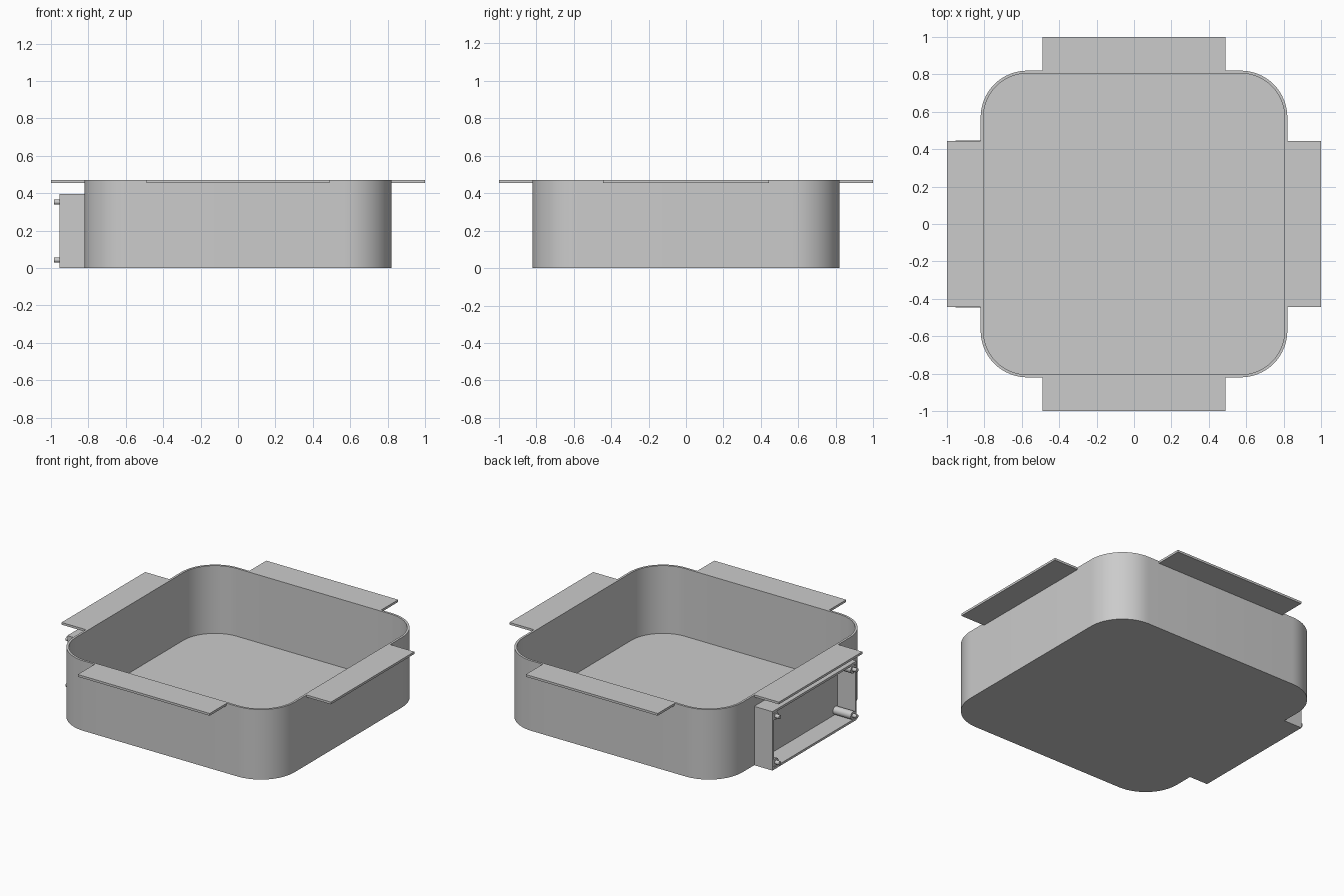
import bpy
import bmesh
from math import cos, sin, pi
from mathutils import Matrix, Vector

if "Cube" in bpy.data.objects:
    bpy.data.objects.remove(bpy.data.objects["Cube"], do_unlink=True)

GREY = bpy.data.materials.new("plain grey")
GREY.use_nodes = True
GREY.diffuse_color = (0.6, 0.6, 0.6, 1)
GREY.node_tree.nodes["Principled BSDF"].inputs["Base Color"].default_value = (0.6, 0.6, 0.6, 1)

HEIGHT = 0.47
HALF = 0.82       # outer half width of the tray
WALL = 0.015


def finish(bm, name, smooth=False):
    bmesh.ops.recalc_face_normals(bm, faces=bm.faces[:])
    mesh = bpy.data.meshes.new(name)
    bm.to_mesh(mesh)
    bm.free()
    mesh.materials.append(GREY)
    obj = bpy.data.objects.new(name, mesh)
    bpy.context.collection.objects.link(obj)
    if smooth:
        bpy.ops.object.select_all(action="DESELECT")
        obj.select_set(True)
        bpy.context.view_layer.objects.active = obj
        bpy.ops.object.shade_smooth_by_angle(angle=pi / 6)
    return obj


def loft(name, loops, smooth=False):
    """Skin a stack of matching loops and cap both ends."""
    bm = bmesh.new()
    rings = [[bm.verts.new(p) for p in loop] for loop in loops]
    for a, b in zip(rings, rings[1:]):
        for i in range(len(a)):
            j = (i + 1) % len(a)
            bm.faces.new((a[i], a[j], b[j], b[i]))
    bm.faces.new(rings[0])
    bm.faces.new(rings[-1])
    return finish(bm, name, smooth)


def rounded_square(half, radius, z, steps=16):
    points = []
    for q, (sx, sy) in enumerate([(1, 1), (-1, 1), (-1, -1), (1, -1)]):
        for s in range(steps + 1):
            a = (q + s / steps) * pi / 2
            points.append((sx * (half - radius) + radius * cos(a),
                           sy * (half - radius) + radius * sin(a), z))
    return points


def box(name, low, high):
    low, high = Vector(low), Vector(high)
    bm = bmesh.new()
    size = Matrix.Diagonal((*(high - low), 1))
    bmesh.ops.create_cube(bm, size=1, matrix=Matrix.Translation((low + high) / 2) @ size)
    return finish(bm, name)


def rod_x(name, x0, x1, y, z, radius):
    """Cylinder lying along x."""
    bm = bmesh.new()
    place = Matrix.Translation(((x0 + x1) / 2, y, z)) @ Matrix.Rotation(pi / 2, 4, "Y")
    bmesh.ops.create_cone(bm, cap_ends=True, segments=24, radius1=radius,
                          radius2=radius, depth=abs(x1 - x0), matrix=place)
    return finish(bm, name, True)


# Open tray with rounded corners
inner = HALF - WALL
loft("tray", [rounded_square(HALF, 0.25, 0),
              rounded_square(HALF, 0.25, HEIGHT),
              rounded_square(inner, 0.25 - WALL, HEIGHT),
              rounded_square(inner, 0.25 - WALL, WALL)], True)

# Four flat rim flanges
for side, s in (("left", 1), ("right", -1)):
    xs = sorted((s * 0.81, s * 1.0))
    box(side + "_flange", (xs[0], -0.443, HEIGHT - WALL), (xs[1], 0.443, HEIGHT))
for side, s in (("back", 1), ("front", -1)):
    ys = sorted((s * 0.81, s * 1.0))
    box(side + "_flange", (-0.49, ys[0], HEIGHT - WALL), (0.49, ys[1], HEIGHT))


# Open-sided housing on the right wall
def housing_loop(x, inset):
    y, z0, z1 = 0.447 - inset, inset, 0.395 - inset
    return [(x, -y, z0), (x, y, z0), (x, y, z1), (x, -y, z1)]


loft("side_housing", [housing_loop(-0.81, 0), housing_loop(-0.955, 0),
                      housing_loop(-0.955, WALL), housing_loop(-0.823, WALL)])

# Corner posts with locating pins
for y in (-0.41, 0.41):
    for z in (0.043, 0.353):
        end = ("back" if y > 0 else "front") + ("_upper" if z > 0.2 else "_lower")
        rod_x(end + "_post", -0.955, -0.815, y, z, 0.027)
        rod_x(end + "_pin", -0.985, -0.95, y, z, 0.013)
